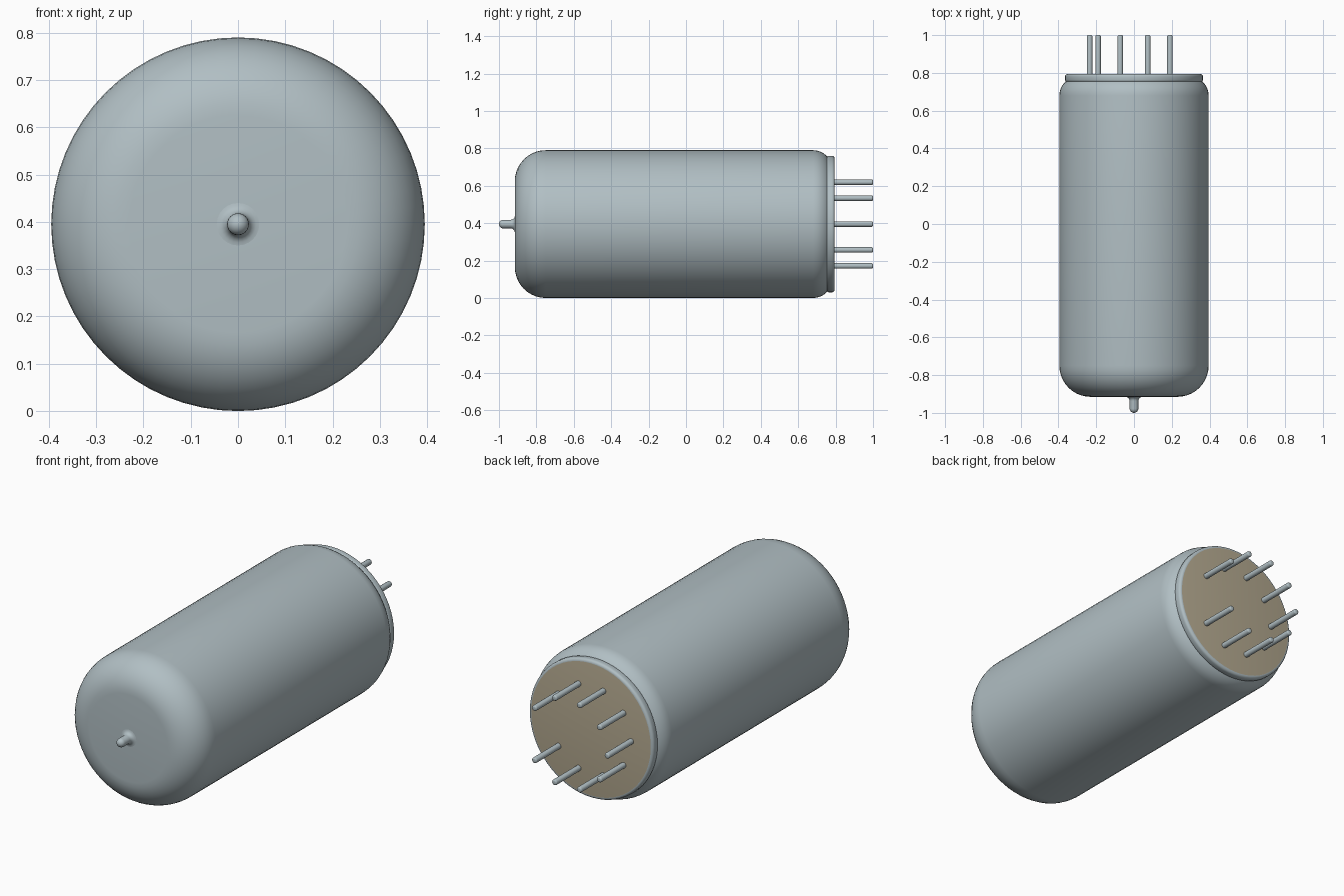
import bpy, bmesh, math
from mathutils import Matrix

cube = bpy.data.objects.get("Cube")
if cube:
    bpy.data.objects.remove(cube, do_unlink=True)

CENTRE_Z = 0.395


def material(name, rgb):
    m = bpy.data.materials.new(name)
    m.use_nodes = True
    m.diffuse_color = (*rgb, 1)
    m.node_tree.nodes["Principled BSDF"].inputs["Base Color"].default_value = (*rgb, 1)
    return m


grey = material("blue grey", (0.44, 0.52, 0.55))
tan = material("tan", (0.46, 0.40, 0.28))


def arc(r, y, radius, a0, a1, steps):
    """Profile points (radius, y) round a corner, angles in degrees."""
    return [(r + radius * math.cos(math.radians(a0 + (a1 - a0) * i / steps)),
             y + radius * math.sin(math.radians(a0 + (a1 - a0) * i / steps)))
            for i in range(steps + 1)]


def lathe(name, profile, segments, mats, x=0.0, z=CENTRE_Z):
    """Revolve a (radius, y) profile about the y axis."""
    bm = bmesh.new()
    verts = [bm.verts.new((r, y, 0)) for r, y in profile]
    edges = [bm.edges.new(pair) for pair in zip(verts, verts[1:])]
    bmesh.ops.spin(bm, geom=verts + edges, cent=(0, 0, 0), axis=(0, 1, 0),
                   angle=math.tau, steps=segments, use_duplicate=False)
    bmesh.ops.remove_doubles(bm, verts=bm.verts, dist=1e-5)
    bmesh.ops.recalc_face_normals(bm, faces=bm.faces)
    mesh = bpy.data.meshes.new(name)
    bm.to_mesh(mesh)
    bm.free()
    for m in mats:
        mesh.materials.append(m)
    obj = bpy.data.objects.new(name, mesh)
    bpy.context.collection.objects.link(obj)
    obj.location = (x, 0, z)
    bpy.ops.object.select_all(action='DESELECT')
    obj.select_set(True)
    bpy.context.view_layer.objects.active = obj
    bpy.ops.object.shade_smooth_by_angle(angle=math.radians(35))
    return obj


# Envelope with a wide rounded front and a tighter rear shoulder
lathe("envelope",
      [(0, -0.915)] + arc(0.23, -0.75, 0.165, -90, 0, 10)
      + arc(0.295, 0.68, 0.10, 0, 90, 8) + [(0, 0.78)], 64, [grey])

# Sealing tip: flared foot, narrow stem, domed end
lathe("sealing_tip",
      [(0, -0.905), (0.046, -0.912)]
      + arc(0.045, -0.937, 0.022, 90, 180, 5)
      + arc(0, -0.977, 0.023, 0, -90, 6), 24, [grey])

# Base rim, with its flat rear face in a second colour
base = lathe("base_rim",
             [(0, 0.75), (0.353, 0.75)] + arc(0.353, 0.763, 0.012, -90, 0, 3)
             + arc(0.350, 0.780, 0.015, 0, 90, 5) + [(0, 0.795)], 64, [grey, tan])
for face in base.data.polygons:
    if face.normal.y > 0.99 and face.center.y > 0.794:
        face.material_index = 1

# Nine pins on a ten-position circle, leaving the model's left position empty
for i in range(1, 10):
    a = math.tau * i / 10
    lathe(f"pin_{i}",
          [(0, 0.78), (0.015, 0.78)] + arc(0.007, 0.992, 0.008, 0, 90, 4) + [(0, 1.0)],
          16, [grey], 0.235 * math.cos(a), CENTRE_Z + 0.235 * math.sin(a))
